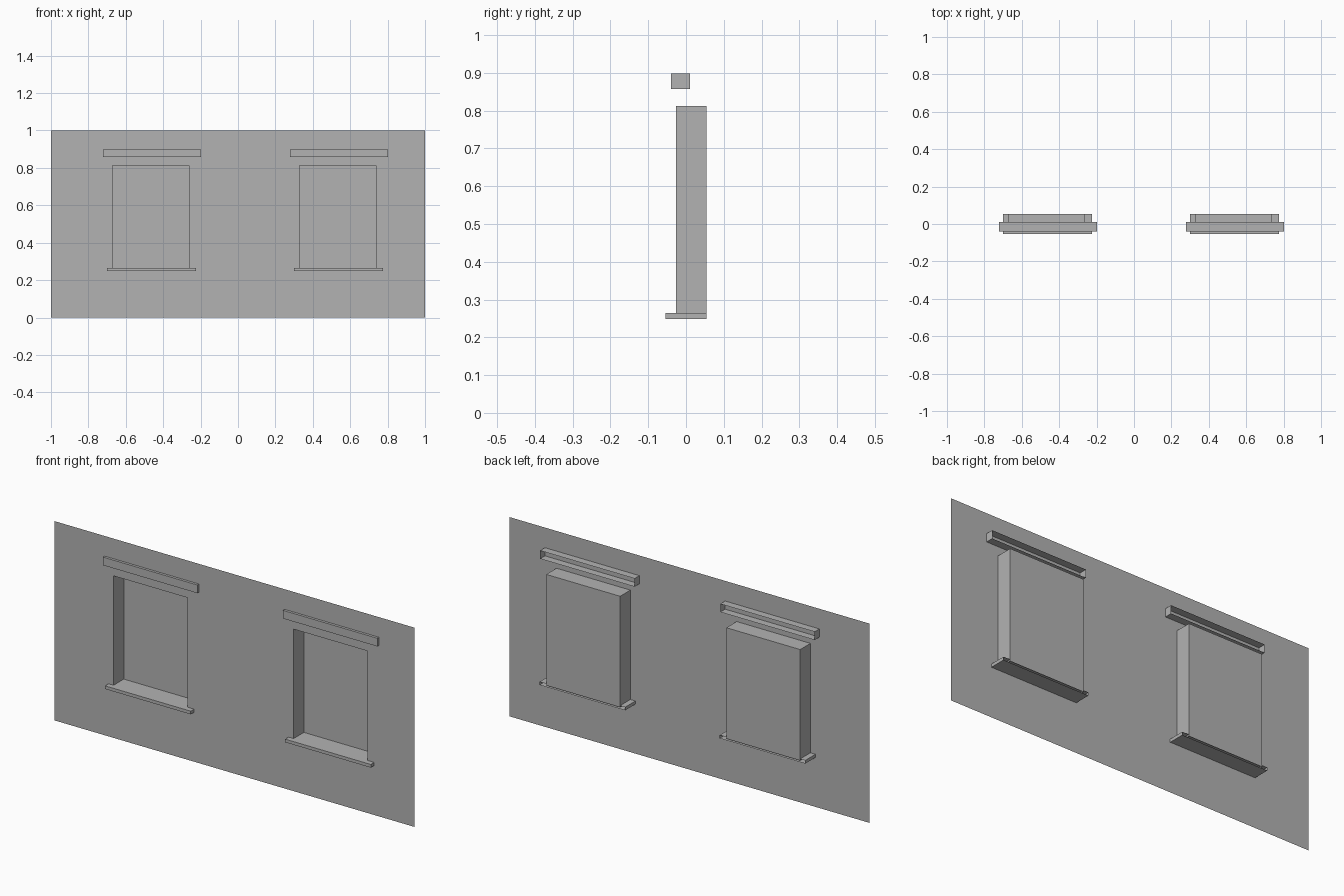
import bpy
import bmesh

cube = bpy.data.objects.get("Cube")
if cube:
    bpy.data.objects.remove(cube, do_unlink=True)

grey = bpy.data.materials.new("plain_grey")
grey.use_nodes = True
GREY = (0.45, 0.45, 0.45, 1)
grey.diffuse_color = GREY
grey.node_tree.nodes["Principled BSDF"].inputs["Base Color"].default_value = GREY

WALL_Y = -0.027
BACK_Y = 0.054
OPEN_BOTTOM, OPEN_TOP = 0.256, 0.813
OPENINGS = [(-0.672, -0.262), (0.328, 0.738)]


def finish(name, bm):
    bmesh.ops.remove_doubles(bm, verts=bm.verts, dist=0.0001)
    mesh = bpy.data.meshes.new(name)
    bm.to_mesh(mesh)
    bm.free()
    mesh.materials.append(grey)
    obj = bpy.data.objects.new(name, mesh)
    bpy.context.collection.objects.link(obj)


def shell(name, x, y, z, open_sides):
    """Box between the given ranges, without the faces on its open sides."""
    bm = bmesh.new()
    bmesh.ops.create_cube(bm, size=1)
    for v in bm.verts:
        v.co = [lo + (c + 0.5) * (hi - lo) for c, (lo, hi) in zip(v.co, (x, y, z))]
    bm.normal_update()
    gone = [f for f in bm.faces
            if any(sign * f.normal[axis] > 0.9 for axis, sign in open_sides)]
    bmesh.ops.delete(bm, geom=gone, context='FACES')
    finish(name, bm)


# Wall sheet, left open at the two windows
bm = bmesh.new()
xs = [-1, *OPENINGS[0], *OPENINGS[1], 1]
zs = [0, OPEN_BOTTOM, OPEN_TOP, 1]
for i in range(len(xs) - 1):
    for j in range(len(zs) - 1):
        if j == 1 and i in (1, 3):
            continue
        corners = [(xs[i], zs[j]), (xs[i + 1], zs[j]),
                   (xs[i + 1], zs[j + 1]), (xs[i], zs[j + 1])]
        bm.faces.new([bm.verts.new((x, WALL_Y, z)) for x, z in corners])
finish("wall", bm)

FRONT, BACK, BELOW = (1, -1), (1, 1), (2, -1)
for side, (left, right) in zip(("right", "left"), OPENINGS):
    # Window recess, open to the front and closed below by the sill
    shell(side + "_window_recess", (left, right), (WALL_Y, BACK_Y),
          (OPEN_BOTTOM, OPEN_TOP), [FRONT, BELOW])
    # Sill and lintel, both open at the back
    shell(side + "_sill", (left - 0.028, right + 0.037), (-0.054, BACK_Y),
          (0.248, 0.264), [BACK])
    shell(side + "_lintel", (left - 0.05, right + 0.064), (-0.04, 0.011),
          (0.858, 0.899), [BACK])
